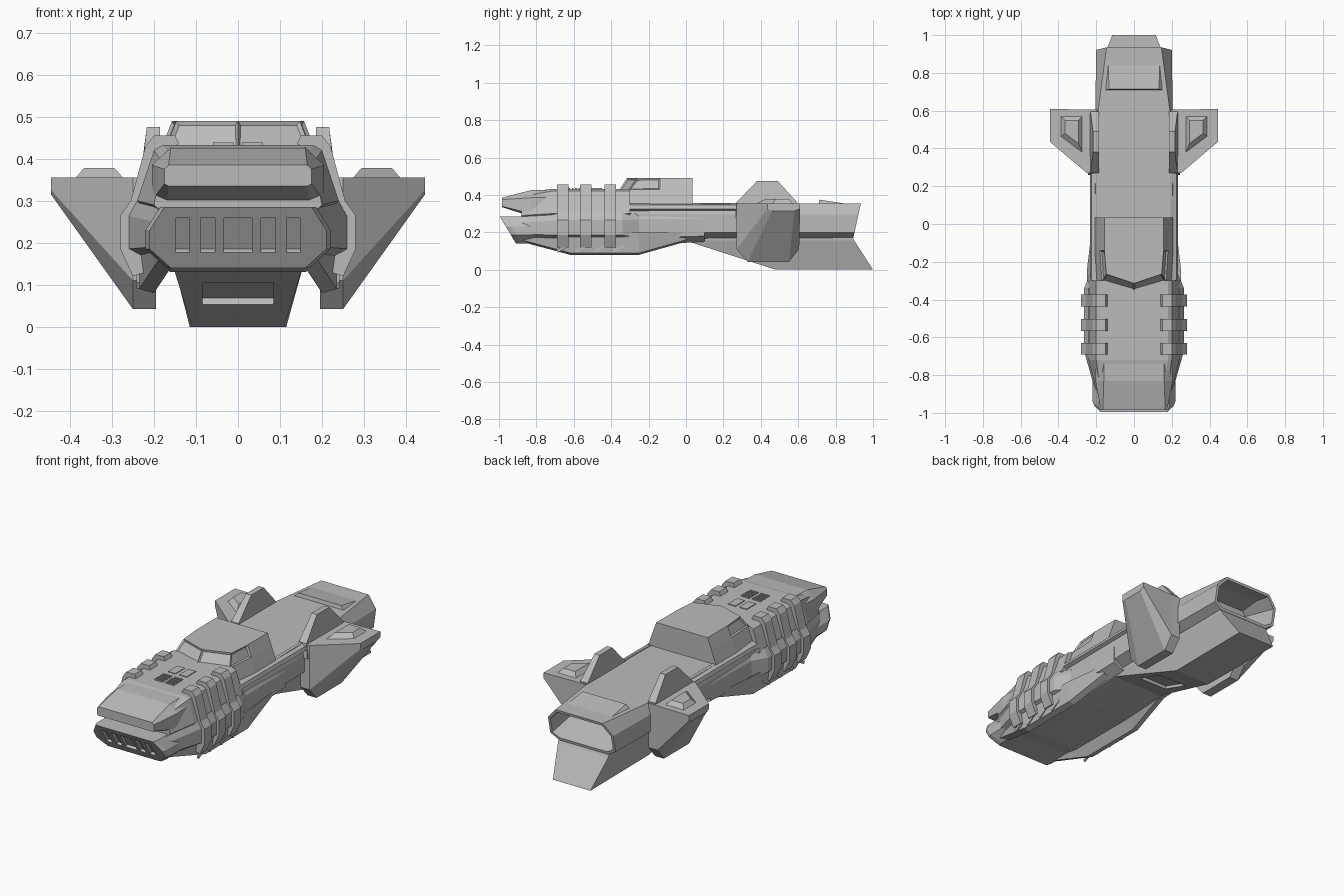
import bpy, bmesh, math
from mathutils import Matrix, Vector

default = bpy.data.objects.get("Cube")
if default:
    bpy.data.objects.remove(default, do_unlink=True)

# One flat hull colour
paint = bpy.data.materials.new("hull_grey")
paint.use_nodes = True
grey = (0.5, 0.5, 0.5, 1)
paint.diffuse_color = grey
paint.node_tree.nodes["Principled BSDF"].inputs["Base Color"].default_value = grey


def finish(name, bm):
    bmesh.ops.recalc_face_normals(bm, faces=bm.faces)
    mesh = bpy.data.meshes.new(name)
    bm.to_mesh(mesh)
    bm.free()
    mesh.materials.append(paint)
    obj = bpy.data.objects.new(name, mesh)
    bpy.context.collection.objects.link(obj)
    return obj


def loft_mesh(rings):
    """Skin a row of matching rings and cap both ends."""
    bm = bmesh.new()
    rows = [[bm.verts.new(p) for p in ring] for ring in rings]
    count = len(rows[0])
    for a, b in zip(rows, rows[1:]):
        for i in range(count):
            j = (i + 1) % count
            bm.faces.new((a[i], a[j], b[j], b[i]))
    bm.faces.new(rows[0])
    bm.faces.new(rows[-1])
    bmesh.ops.recalc_face_normals(bm, faces=bm.faces)
    return bm


def loft(name, rings):
    return finish(name, loft_mesh(rings))


def pair(name, rings):
    for label, side in (("left", 1), ("right", -1)):
        loft(f"{label}_{name}", [[(side * x, y, z) for x, y, z in r] for r in rings])


def mirrored(points):
    return points + [(-x, y, z) for x, y, z in reversed(points) if x > 0]


def station(y, profile, lean=0):
    """Symmetrical cross-section at y; lean shears it along y by height."""
    return mirrored([(x, y + lean * z, z) for x, z in profile])


def octagon(y, bottom, side, top, heights, lean=0):
    return station(y, list(zip((bottom, side, side, top), heights)), lean)


def level(z, outline):
    return mirrored([(x, y, z) for x, y in outline])


def strip(y, section):
    return [(x, y, z) for x, z in section]


def box(name, centre, size, turn=(0, "X")):
    bm = bmesh.new()
    place = Matrix.Translation(centre) @ Matrix.Rotation(turn[0], 4, turn[1])
    bmesh.ops.create_cube(bm, size=1, matrix=place @ Matrix.Diagonal((*size, 1)))
    return finish(name, bm)


def cut(target, cutter):
    """Subtract the cutter, then discard it."""
    cutter.hide_render = True
    mod = target.modifiers.new("recess", "BOOLEAN")
    mod.operation, mod.solver, mod.object = "DIFFERENCE", "EXACT", cutter
    bpy.context.view_layer.objects.active = target
    bpy.ops.object.modifier_apply(modifier=mod.name)
    bpy.data.objects.remove(cutter, do_unlink=True)


# Lower hull, flared around the ribs
flare = (0.13, 0.185, 0.265, 0.31)
loft("lower_hull", [
    octagon(-0.9, 0.16, 0.2, 0.19, (0.16, 0.19, 0.25, 0.28)),
    octagon(-0.67, 0.16, 0.265, 0.24, flare),
    octagon(-0.34, 0.16, 0.265, 0.24, flare),
    octagon(-0.25, 0.16, 0.225, 0.21, (0.13, 0.17, 0.27, 0.295)),
    octagon(0.1, 0.16, 0.22, 0.21, (0.15, 0.18, 0.27, 0.295)),
])

# Skirts hanging below both hull sides, with slanted slits
def skirt(y, drop, width=0):
    return strip(y, [(0.155, 0.15), (0.2 - width, drop), (0.235 - width, drop + 0.01),
                     (0.25 - width, 0.2)])

pair("skirt", [skirt(-0.9, 0.155, 0.05), skirt(-0.62, 0.08), skirt(-0.25, 0.08),
               skirt(0, 0.15, 0.03)])
for side in (1, -1):
    for i in range(4):
        box("skirt_slit", (side * 0.238, -0.66 + i * 0.1, 0.115),
            (0.008, 0.07, 0.016), (0.5, "X"))

# Bumper with a leaning front face and five grille slots
edge = (0.14, 0.185, 0.23, 0.285)
lean = -0.6
bumper = loft("front_bumper", [
    octagon(-0.825, 0.16, 0.21, 0.175, edge, lean),
    octagon(-0.8, 0.17, 0.22, 0.185, edge, lean),
    octagon(-0.66, 0.17, 0.22, 0.185, edge, lean),
])
for i in range(-2, 3):
    wide = 0.07 if i == 0 else 0.034
    slot_x = i * 0.06 + (0.012 if i > 0 else -0.012 if i < 0 else 0)
    cut(bumper, box("slot_cutter", (slot_x, -0.955, 0.218), (wide, 0.03, 0.095),
                    (math.atan(0.6), "X")))

# Nose hood
loft("nose_hood", [
    octagon(-0.985, 0.165, 0.175, 0.165, (0.335, 0.34, 0.375, 0.385)),
    octagon(-0.83, 0.17, 0.205, 0.16, (0.285, 0.3, 0.385, 0.425)),
    octagon(-0.68, 0.17, 0.205, 0.16, (0.27, 0.29, 0.39, 0.43)),
])

# Upper hull and deck
deck = [(0.2, 0.26), (0.24, 0.3), (0.2, 0.42), (0.18, 0.432)]
loft("upper_hull", [
    station(-0.88, [(0.17, 0.26), (0.2, 0.29), (0.18, 0.39), (0.15, 0.4)]),
    station(-0.72, deck), station(-0.3, deck),
])

# Deck louvres and hatch
for side in (1, -1):
    for i in range(5):
        box("deck_louvre", (side * 0.034, -0.57 - i * 0.018, 0.434), (0.05, 0.009, 0.008))
    box("deck_hatch", (side * 0.034, -0.49, 0.433), (0.045, 0.08, 0.006))

# Three wrapping ribs on each side
rib = [(0.14, 0.435), (0.15, 0.455), (0.2, 0.455), (0.22, 0.43), (0.255, 0.3),
       (0.28, 0.265), (0.28, 0.185), (0.25, 0.12), (0.22, 0.13), (0.22, 0.3), (0.18, 0.42)]
for centre in (-0.66, -0.535, -0.405):
    pair("rib", [strip(centre - 0.031, rib), strip(centre + 0.031, rib)])

# Cab with sunken windscreen and side windows
def cab_outline(wide, nose):
    return [(0, nose), (wide - 0.01, nose + 0.05), (wide, -0.14), (wide, 0.035)]

bm = loft_mesh([level(0.33, cab_outline(0.215, -0.36)), level(0.43, cab_outline(0.18, -0.355)),
                level(0.49, cab_outline(0.157, -0.315))])
glass = [f for f in bm.faces if f.calc_center_median().z > 0.44
         and f.calc_center_median().y < -0.15 and f.normal.z < 0.8]
bmesh.ops.inset_individual(bm, faces=glass, thickness=0.011, depth=-0.008)
finish("cab", bm)

# Rear body, hollowed at the end as an exhaust
tail = (0.17, 0.2, 0.295, 0.355)
slant = 0.22
bm = loft_mesh([
    octagon(-0.3, 0.16, 0.215, 0.2, (0.16, 0.19, 0.3, 0.35)),
    octagon(0.2, 0.16, 0.22, 0.205, tail), octagon(0.6, 0.16, 0.205, 0.19, tail),
    octagon(0.857, 0.15, 0.2, 0.145, tail, slant),
])
end = [f for f in bm.faces if f.normal.y > 0.9]
bmesh.ops.inset_individual(bm, faces=end, thickness=0.016)
bmesh.ops.inset_individual(bm, faces=end, thickness=0.015, depth=-0.22)
finish("rear_body", bm)

# Overhanging side rails
rail = [(0.19, 0.305), (0.232, 0.325), (0.225, 0.345), (0.19, 0.358)]
pair("side_rail", [strip(-0.31, rail), strip(0.27, rail)])

# Keel with a recess in its sloping front
keel = loft("keel", [level(0.175, [(0.16, -0.06), (0.155, 0.89)]),
                     level(0.155, [(0.158, 0), (0.154, 0.9)]),
                     level(0, [(0.11, 0.48), (0.115, 1)])])
cut(keel, box("recess_cutter", (0, 0.235, 0.08), (0.17, 0.17, 0.03),
              (-math.atan(0.155 / 0.48), "X")))

# Wing pods tapering outward
def wing_root(x):
    return [(x, y, z) for y, z in ((0.27, 0.355), (0.27, 0.11), (0.33, 0.042),
                                   (0.55, 0.042), (0.605, 0.11), (0.605, 0.355))]

tip = [(0.445, y, z) for y, z in ((0.435, 0.355), (0.435, 0.325), (0.46, 0.315),
                                  (0.58, 0.315), (0.61, 0.325), (0.61, 0.355))]
pair("wing", [wing_root(0.195), wing_root(0.25), tip])

# Raised panels on the wings
panel = [(0.27, 0.37), (0.39, 0.46), (0.39, 0.575), (0.27, 0.575)]
middle = Vector((0.33, 0.51))
pair("wing_panel", [
    [(x, y, 0.35) for x, y in panel],
    [(*middle.lerp(Vector(p), 0.6), 0.378) for p in panel],
])

# Upright fins at the wing roots
fin = [(0.26, 0.28), (0.27, 0.36), (0.38, 0.475), (0.49, 0.475), (0.595, 0.36), (0.605, 0.28)]
pair("fin", [[(0.185, y, z) for y, z in fin],
             [(0.217 + max(0, 0.45 - z) * 0.15, y, z) for y, z in fin]])
